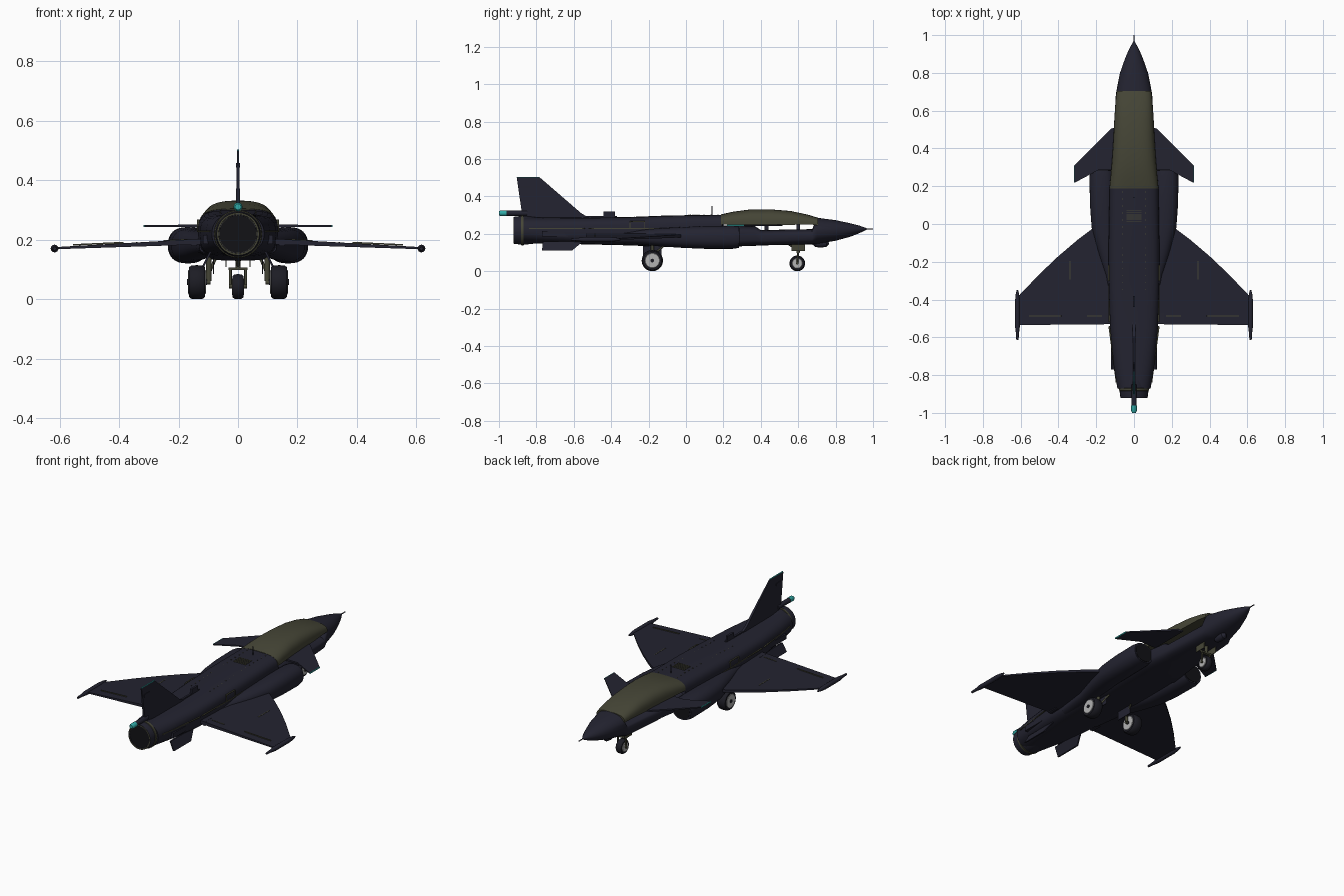
import bpy, bmesh, math
from mathutils import Vector, Matrix

if "Cube" in bpy.data.objects:
    bpy.data.objects.remove(bpy.data.objects["Cube"], do_unlink=True)


def material(name, r, g, b):
    m = bpy.data.materials.new(name)
    m.use_nodes = True
    m.diffuse_color = (r, g, b, 1)
    m.node_tree.nodes["Principled BSDF"].inputs["Base Color"].default_value = (r, g, b, 1)
    return m


NAVY = material("dark navy", 0.017, 0.017, 0.03)
OLIVE = material("olive", 0.06, 0.06, 0.037)
TYRE = material("tyre black", 0.012, 0.012, 0.018)
HOLE = material("duct black", 0.006, 0.006, 0.008)
STEEL = material("light grey", 0.45, 0.45, 0.45)
TEAL = material("teal", 0.03, 0.4, 0.38)


def finish(name, bm, mat, smooth=True):
    bmesh.ops.recalc_face_normals(bm, faces=bm.faces)
    me = bpy.data.meshes.new(name)
    bm.to_mesh(me)
    bm.free()
    me.materials.append(mat)
    ob = bpy.data.objects.new(name, me)
    bpy.context.collection.objects.link(ob)
    if smooth:
        bpy.ops.object.select_all(action="DESELECT")
        ob.select_set(True)
        bpy.context.view_layer.objects.active = ob
        bpy.ops.object.shade_smooth_by_angle(angle=math.radians(35))
    return ob


def skin(name, rings, mat):
    """Skin closed rings of points and cap both ends."""
    bm = bmesh.new()
    loops = [[bm.verts.new(p) for p in ring] for ring in rings]
    n = len(loops[0])
    for a, b in zip(loops, loops[1:]):
        for i in range(n):
            bm.faces.new((a[i], a[(i + 1) % n], b[(i + 1) % n], b[i]))
    bm.faces.new(loops[0])
    bm.faces.new(loops[-1])
    return finish(name, bm, mat)


def ring(y, cx, hw, z0, z1, power, n=32, arch=False):
    """Superellipse across the y axis; an arch keeps only the upper half."""
    pts = []
    for i in range(n):
        a = math.pi * i / (n - 1) if arch else 2 * math.pi * i / n
        c, s = math.cos(a), math.sin(a)
        u = math.copysign(abs(c) ** (2 / power), c)
        v = math.copysign(abs(s) ** (2 / power), s)
        z = z0 + (z1 - z0) * v if arch else (z0 + z1) / 2 + (z1 - z0) / 2 * v
        pts.append((cx + hw * u, y, z))
    return pts


def lathe(name, centre, profile, mat, axis="y", n=28):
    """Turn (radius, offset) pairs around an axis."""
    rings = []
    for r, t in profile:
        pts = []
        for i in range(n):
            a = 2 * math.pi * i / n
            c, s = r * math.cos(a), r * math.sin(a)
            pts.append(Vector(centre) + Vector((c, t, s) if axis == "y" else (t, c, s)))
        rings.append(pts)
    return skin(name, rings, mat)


def box(name, centre, size, mat, turn=0, axis="Z"):
    bm = bmesh.new()
    m = Matrix.Translation(centre) @ Matrix.Rotation(turn, 4, axis) @ Matrix.Diagonal((*size, 1))
    bmesh.ops.create_cube(bm, size=1, matrix=m)
    return finish(name, bm, mat, False)


def rod(name, a, b, r, mat):
    a, b = Vector(a), Vector(b)
    bm = bmesh.new()
    m = Matrix.Translation((a + b) / 2) @ (b - a).to_track_quat("Z", "Y").to_matrix().to_4x4()
    bmesh.ops.create_cone(bm, cap_ends=True, segments=12, radius1=r, radius2=r,
                          depth=(b - a).length, matrix=m)
    return finish(name, bm, mat)


def plate(name, outline, place, mat):
    """Slab from a 2D outline; place(u, v, side) gives each 3D corner."""
    return skin(name, [[place(u, v, s) for u, v in outline] for s in (-1, 1)], mat)


# fuselage, with a lowered cockpit sill
stations = [(.965, .004, .222, .23, 2), (.93, .024, .205, .243, 2), (.88, .046, .185, .256, 2),
            (.8, .074, .163, .273, 2.2), (.7, .094, .146, .286, 2.5), (.675, .097, .144, .225, 3),
            (.4, .11, .138, .22, 3.5), (.37, .112, .136, .24, 3.5), (.2, .13, .13, .245, 4),
            (.19, .13, .13, .302, 4), (-.1, .135, .13, .298, 4), (-.3, .135, .138, .29, 4),
            (-.55, .127, .144, .286, 3.5), (-.75, .108, .148, .287, 2.7), (-.87, .088, .15, .29, 2.2)]
skin("fuselage", [ring(y, 0, w, a, b, p) for y, w, a, b, p in stations], NAVY)

# canopy cover
cover = [(.705, .092, .247, .286), (.65, .098, .25, .303), (.56, .104, .248, .322),
         (.45, .109, .247, .331), (.34, .116, .249, .33), (.25, .124, .25, .318), (.188, .13, .25, .304)]
skin("canopy_cover", [ring(y, 0, w, a, b, 3, 28, True) for y, w, a, b in cover], OLIVE)
for y in (.36, .43, .6):
    box("cockpit_frame", (0, y, .235), (.09, .02, .04), NAVY)

# pitot probe and sensor pod under the nose
rod("pitot_probe", (0, .95, .226), (0, 1, .226), .003, NAVY)
lathe("chin_sensor", (0, .72, .148), [(.004, .045), (.018, .03), (.022, 0), (.018, -.03), (.004, -.045)], NAVY)

# exhaust nozzle
tail = (0, 0, .219)
lathe("nozzle", tail, [(.07, -.8), (.078, -.87), (.072, -.92), (.064, -.92), (.06, -.84)], NAVY)
lathe("nozzle_band", tail, [(.076, -.868), (.081, -.87), (.08, -.882), (.074, -.884)], OLIVE)
lathe("nozzle_lip", tail, [(.071, -.918), (.072, -.922), (.066, -.922), (.065, -.918)], OLIVE)
lathe("exhaust_duct", tail, [(.064, -.91), (.063, -.919)], HOLE)

# tail fin, its tip strip and the tail boom
fin = [(-.5, .275), (-.56, .31), (-.78, .5), (-.905, .5), (-.872, .275)]
plate("tail_fin", fin, lambda y, z, s: (s * (.008 - (z - .275) * .022), y, z), NAVY)
box("fin_tip_strip", (0, -.843, .5015), (.006, .122, .003), TEAL)
box("fin_sensor", (0, -.86, .45), (.014, .05, .016), NAVY)
rod("tail_boom", (0, -.85, .31), (0, -.97, .31), .014, NAVY)
lathe("tail_light", (0, -.97, .31), [(.015, .01), (.015, -.02), (.01, -.03)], TEAL, n=16)
box("spine_antenna", (0, -.41, .304), (.012, .06, .032), NAVY)
rod("aerial", (0, .14, .29), (0, .14, .35), .003, NAVY)
box("fin_fillet", (0, -.5, .288), (.012, .26, .012), NAVY)

# dorsal grille
for i in range(6):
    box("dorsal_grille", (0, .015 + i * .011, .3005), (.08, .004, .004), OLIVE)

wing = [(.08, .05), (.2, -.01), (.3, -.085), (.4, -.17), (.5, -.265), (.61, -.38), (.615, -.535), (.08, -.53)]
canard = [(.09, .515), (.12, .505), (.315, .312), (.315, .218), (.19, .285), (.09, .285)]
ventral = [(-.55, .16), (-.61, .11), (-.77, .11), (-.765, .16)]


def wing_z(x):
    return .193 - (x - .13) * .045


for side, word in ((1, "left"), (-1, "right")):
    # intake duct
    duct = [(.283, .17, .06, .125, .238), (.25, .17, .066, .12, .242), (.1, .167, .066, .12, .242),
            (-.02, .16, .064, .125, .236), (-.14, .135, .058, .133, .23), (-.27, .1, .052, .145, .22),
            (-.45, .08, .05, .15, .2)]
    skin(word + "_intake", [ring(y, side * c, w, a, b, 2.4) for y, c, w, a, b in duct], NAVY)
    skin(word + "_intake_mouth", [ring(y, side * .17, .053, .132, .231, 2.4) for y in (.28, .285)], HOLE)

    # lifting surfaces
    plate(word + "_wing", wing,
          lambda x, y, s: (side * x, y, wing_z(x) + s * (.011 - x * .012)), NAVY)
    plate(word + "_canard", canard,
          lambda x, y, s: (side * x, y, .246 + s * (.006 - x * .01)), NAVY)
    box(word + "_canard_tip", (side * .3165, .265, .246), (.003, .09, .007), TEAL)
    plate(word + "_ventral_fin", ventral,
          lambda y, z, s: (side * (.092 + (.16 - z) * .5) + s * .004, y, z), NAVY)
    lathe(word + "_wingtip_pod", (side * .617, 0, .17),
          [(.004, -.35), (.009, -.37), (.013, -.41), (.013, -.54), (.008, -.58), (.006, -.615)], NAVY, n=16)

    # wing panel lines and hinge strips
    tilt = side * .045
    for x, y, length in ((.21, -.487, .08), (.47, -.487, .17)):
        box(word + "_flap_line", (side * x, y, wing_z(x) + .0085), (length, .004, .005), OLIVE, tilt, "Y")
    box(word + "_wing_panel", (side * .34, -.245, wing_z(.34) + .0055), (.005, .1, .005), OLIVE)
    box(word + "_flap_actuator", (side * .147, -.5, .19), (.018, .06, .024), NAVY)
    box(word + "_tail_fairing", (side * .108, -.7, .2), (.018, .14, .03), NAVY)

    # side stripe and hatch
    box(word + "_side_stripe", (side * .132, -.33, .228), (.008, .38, .005), OLIVE)
    box(word + "_side_stripe_aft", (side * .112, -.69, .228), (.008, .3, .005), OLIVE, side * -.13)
    for z in (.227, .266):
        box(word + "_hatch_edge", (side * .1335, -.26, z), (.008, .08, .004), OLIVE)
    for y in (-.3, -.22):
        box(word + "_hatch_post", (side * .1335, y, .246), (.008, .004, .04), OLIVE)
    for i in range(15):
        y = .17 - i * .037
        z = .301 if y > 0 else .298 + y * .028
        box(word + "_rivet", (side * .06, y, z), (.005, .005, .003), OLIVE)

    # main landing gear
    hub = (side * .138, -.18, .057)
    lathe(word + "_main_tyre", hub, [(.036, -.028), (.05, -.027), (.056, -.019), (.057, 0),
                                     (.056, .019), (.05, .027), (.036, .028)], TYRE, "x")
    lathe(word + "_main_hub", hub, [(.038, -.03), (.04, -.028), (.04, .028), (.038, .03)], STEEL, "x")
    lathe(word + "_hub_cap", hub, [(.01, -.034), (.01, .034)], TYRE, "x", 12)
    rod(word + "_main_leg", (side * .098, -.18, .06), (side * .098, -.18, .16), .009, OLIVE)
    rod(word + "_main_axle", (side * .092, -.18, .057), (side * .138, -.18, .057), .008, OLIVE)
    rod(word + "_main_brace", (side * .098, -.18, .085), (side * .07, -.1, .15), .005, OLIVE)
    box(word + "_main_door", (side * .082, -.18, .11), (.004, .1, .05), NAVY)

    # nose gear fork and doors
    rod("nose_fork_" + word, (side * .026, .595, .043), (side * .026, .6, .102), .005, OLIVE)
    box("nose_door_" + word, (side * .04, .6, .128), (.004, .07, .04), OLIVE)

# nose landing gear
nose_hub = (0, .595, .042)
lathe("nose_tyre", nose_hub, [(.026, -.019), (.036, -.018), (.041, -.012), (.042, 0),
                              (.041, .012), (.036, .018), (.026, .019)], TYRE, "x")
lathe("nose_wheel_hub", nose_hub, [(.026, -.021), (.028, -.019), (.028, .019), (.026, .021)], STEEL, "x")
rod("nose_axle", (-.03, .595, .043), (.03, .595, .043), .007, OLIVE)
box("nose_fork_bridge", (0, .6, .102), (.064, .016, .01), OLIVE)
rod("nose_leg", (0, .6, .1), (0, .605, .16), .009, OLIVE)
rod("nose_brace", (0, .6, .11), (0, .54, .15), .005, OLIVE)
